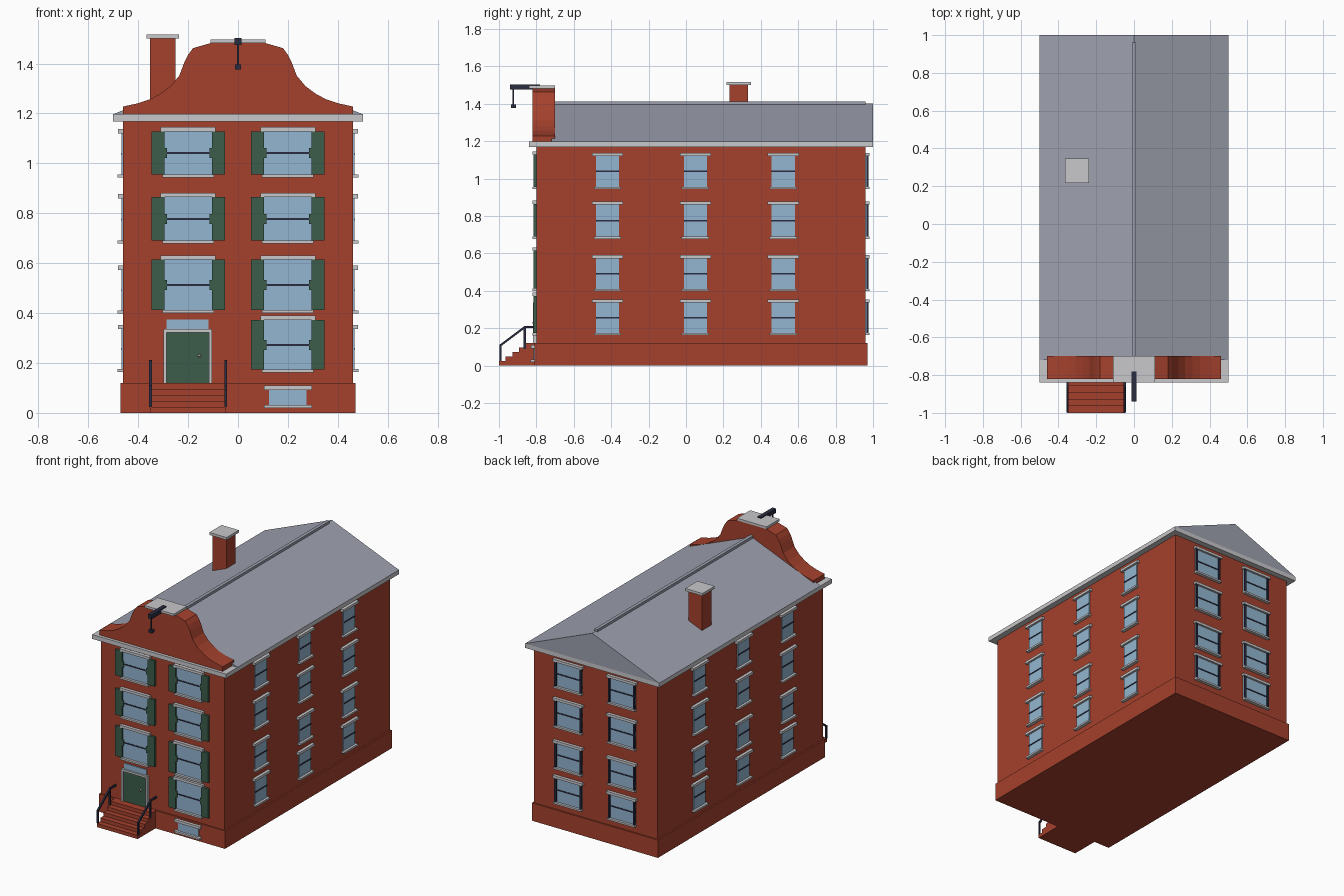
import bpy, bmesh, math
from mathutils import Matrix, Vector

if "Cube" in bpy.data.objects:
    bpy.data.objects.remove(bpy.data.objects["Cube"])


def srgb(r, g, b):
    f = lambda c: c / 12.92 if c <= 0.04045 else ((c + 0.055) / 1.055) ** 2.4
    return (f(r / 255), f(g / 255), f(b / 255), 1)


MATS = {}
for mat_name, col in {"brick": (165, 65, 45), "trim": (200, 200, 204), "roof_slate": (158, 161, 175),
                      "glass": (146, 182, 209), "shutter_green": (60, 92, 74),
                      "dark_iron": (42, 44, 64)}.items():
    m = bpy.data.materials.new(mat_name)
    m.diffuse_color = srgb(*col)
    m.use_nodes = True
    m.node_tree.nodes["Principled BSDF"].inputs["Base Color"].default_value = m.diffuse_color
    MATS[mat_name] = m

groups = {}  # object name -> (bmesh, material)


def get_bm(name, mat):
    return groups.setdefault(name, (bmesh.new(), mat))[0]


def box(name, mat, x0, x1, y0, y1, z0, z1, frame=Matrix()):
    """Box between limits, optionally placed by a wall frame."""
    mx = (frame @ Matrix.Translation(((x0 + x1) / 2, (y0 + y1) / 2, (z0 + z1) / 2))
          @ Matrix.Diagonal((abs(x1 - x0), abs(y1 - y0), abs(z1 - z0), 1)))
    bmesh.ops.create_cube(get_bm(name, mat), size=1, matrix=mx)


def bar(name, mat, a, b, t):
    """Square bar from a to b."""
    a, b = Vector(a), Vector(b)
    d = b - a
    mx = (Matrix.Translation((a + b) / 2) @ d.to_track_quat('Z', 'Y').to_matrix().to_4x4()
          @ Matrix.Diagonal((t, t, d.length, 1)))
    bmesh.ops.create_cube(get_bm(name, mat), size=1, matrix=mx)


def prism(name, mat, pts, direction, start, end):
    """Extrude a 2D outline along x or y."""
    bm = get_bm(name, mat)
    if direction == 'y':
        vs = [bm.verts.new((p, start, q)) for p, q in pts]
        vec = (0, end - start, 0)
    else:
        vs = [bm.verts.new((start, p, q)) for p, q in pts]
        vec = (end - start, 0, 0)
    face = bm.faces.new(vs)
    ext = bmesh.ops.extrude_face_region(bm, geom=[face])
    moved = [v for v in ext["geom"] if isinstance(v, bmesh.types.BMVert)]
    bmesh.ops.translate(bm, vec=vec, verts=moved)
    if face.is_valid is False or len(face.link_loops if hasattr(face, "link_loops") else [1]) == 0:
        return


def window(side, frame, u, z0, z1, half, lintel, sill, shutters=False, strips=False, mid=True):
    """Window in wall space: x along the wall, -y outwards, wall at y = 0."""
    b = lambda part, mat, *lim: box(side + "_" + part, mat, *lim, frame)
    b("window_glass", "glass", u - half, u + half, -0.006, 0.002, z0, z1)
    b("lintels", "trim", u - lintel, u + lintel, -0.02, 0.002, z1, z1 + 0.017)
    b("sills", "trim", u - sill, u + sill, -0.022, 0.002, z0 - 0.012, z0)
    zm = (z0 + z1) / 2
    if mid:
        b("window_bars", "dark_iron", u - half, u + half, -0.009, 0, zm - 0.004, zm + 0.004)
    for s in (-1, 1):
        if shutters:
            b("shutters", "shutter_green", u + s * 0.095, u + s * 0.147, -0.015, 0.002, z0, z1)
            b("shutter_latches", "shutter_green", u + s * 0.085, u + s * 0.097, -0.014, 0, zm - 0.02, zm + 0.02)
        if strips:
            b("window_jambs", "dark_iron", u + s * half, u + s * (half - 0.013), -0.015, 0.002, z0, z1)


# Walls, plinth and cornice
box("walls", "brick", -0.46, 0.46, -0.80, 0.96, 0.12, 1.17)
box("plinth", "brick", -0.47, 0.47, -0.81, 0.97, 0, 0.12)
box("cornice", "trim", -0.50, 0.50, -0.84, 1.0, 1.168, 1.197)

# Roof with ridge cap
prism("roof", "roof_slate", [(-0.5, 1.197), (0.5, 1.197), (0, 1.40)], 'y', -0.72, 1.0)
box("ridge_cap", "roof_slate", -0.011, 0.011, -0.71, 0.96, 1.39, 1.412)

# Curved front gable, mirrored outline
half_outline = [(0.46, 1.197), (0.46, 1.228), (0.40, 1.241), (0.35, 1.258), (0.31, 1.28), (0.27, 1.31),
                (0.235, 1.352), (0.215, 1.405), (0.20, 1.435), (0.18, 1.462), (0.11, 1.482)]
prism("front_gable", "brick", half_outline + [(-x, z) for x, z in reversed(half_outline)], 'y', -0.82, -0.70)
box("gable_cap", "trim", -0.11, 0.11, -0.84, -0.70, 1.482, 1.497)

# Hoist beam, rope and hook
box("hoist_beam", "dark_iron", -0.014, 0.014, -0.94, -0.78, 1.475, 1.503)
box("hoist_rope", "dark_iron", -0.004, 0.004, -0.927, -0.919, 1.39, 1.48)
box("hoist_hook", "dark_iron", -0.013, 0.013, -0.936, -0.91, 1.377, 1.397)

# Chimney
box("chimney", "brick", -0.352, -0.25, 0.232, 0.332, 1.2, 1.50)
box("chimney_cap", "trim", -0.366, -0.237, 0.217, 0.348, 1.50, 1.517)

# Front windows with shutters
front = Matrix.Translation((0, -0.80, 0))
for z0, z1 in ((0.173, 0.373), (0.412, 0.614), (0.69, 0.865), (0.955, 1.128)):
    for u in (-0.2, 0.2):
        if u > 0 or z0 > 0.4:
            window("front", front, u, z0, z1, 0.10, 0.11, 0.103, shutters=True)
window("basement", Matrix.Translation((0, -0.81, 0)), 0.2, 0.032, 0.092, 0.075, 0.096, 0.096, mid=False)

# Side and back windows
rows = ((0.175, 0.336), (0.41, 0.573), (0.69, 0.86), (0.956, 1.12))
turn = lambda x, y, deg: Matrix.Translation((x, y, 0)) @ Matrix.Rotation(math.radians(deg), 4, 'Z')
for z0, z1 in rows:
    for y in (-0.42, 0.05, 0.52):
        window("right", turn(0.46, 0, 90), y, z0, z1, 0.062, 0.083, 0.073)
        window("left", turn(-0.46, 0, -90), -y, z0, z1, 0.062, 0.083, 0.073)
    for x in (-0.2, 0.2):
        window("back", turn(0, 0.96, 180), x, z0, z1, 0.10, 0.11, 0.103, strips=True)

# Front door, frame, fanlight and knob
box("door", "shutter_green", -0.287, -0.115, -0.809, -0.79, 0.12, 0.323)
for x0, x1 in ((-0.298, -0.286), (-0.116, -0.104)):
    box("door_frame", "trim", x0, x1, -0.818, -0.79, 0.12, 0.323)
box("door_frame", "trim", -0.298, -0.104, -0.818, -0.79, 0.323, 0.336)
box("fanlight", "glass", -0.286, -0.118, -0.806, -0.79, 0.336, 0.374)
bmesh.ops.create_icosphere(get_bm("door_knob", "trim"), subdivisions=2, radius=0.007,
                           matrix=Matrix.Translation((-0.155, -0.814, 0.23)))

# Front steps as one stepped outline
outline = [(-0.80, 0)]
for i in range(5):
    outline += [(-1.0 + i * 0.036, i * 0.024), (-1.0 + i * 0.036, (i + 1) * 0.024)]
outline.append((-0.80, 0.12))
prism("front_steps", "brick", outline, 'x', -0.352, -0.048)

# Stair railings
for x in (-0.351, -0.049):
    bar("stair_railings", "dark_iron", (x, -0.992, 0.024), (x, -0.992, 0.112), 0.011)
    bar("stair_railings", "dark_iron", (x, -0.862, 0.09), (x, -0.862, 0.208), 0.011)
    bar("stair_railings", "dark_iron", (x, -0.995, 0.106), (x, -0.859, 0.208), 0.011)
    bar("stair_railings", "dark_iron", (x, -0.866, 0.207), (x, -0.80, 0.207), 0.011)

# Turn every group into an object
for name, (bm, mat) in groups.items():
    bmesh.ops.recalc_face_normals(bm, faces=bm.faces)
    me = bpy.data.meshes.new(name)
    bm.to_mesh(me)
    bm.free()
    me.materials.append(MATS[mat])
    bpy.context.collection.objects.link(bpy.data.objects.new(name, me))
